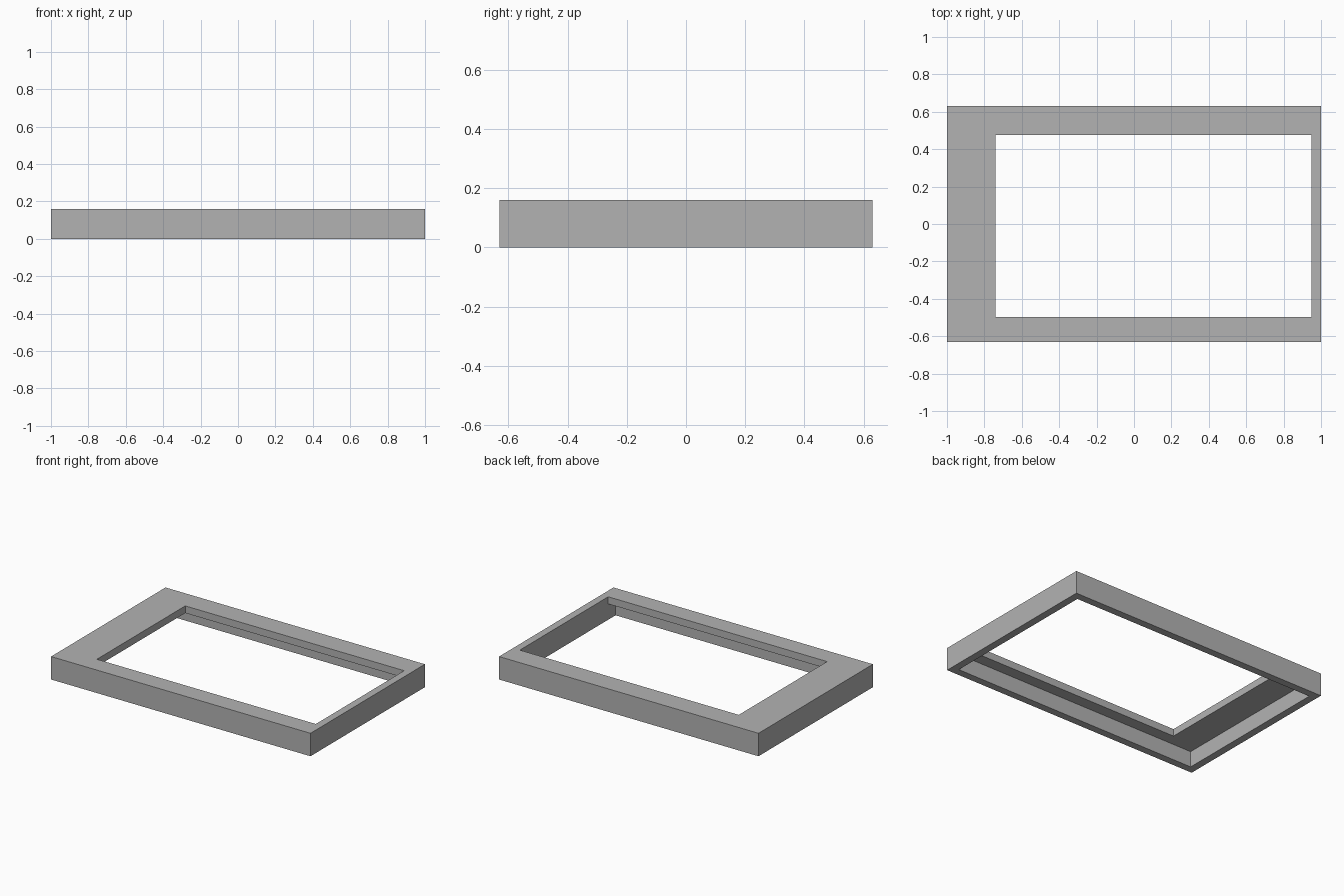
import bpy
import bmesh

cube = bpy.data.objects.get("Cube")
if cube:
    bpy.data.objects.remove(cube, do_unlink=True)

# Main dimensions
HALF_X, HALF_Y, HEIGHT = 1.0, 0.63, 0.16
WALL, LIP = 0.052, 0.05

outer = (-HALF_X, HALF_X, -HALF_Y, HALF_Y)
recess = (-HALF_X + WALL, HALF_X - WALL, -HALF_Y + WALL, HALF_Y - WALL)
window = (-0.74, HALF_X - WALL, -0.497, 0.476)  # flush with the left wall

grey = bpy.data.materials.new("mid grey")
grey.use_nodes = True
colour = (0.45, 0.45, 0.45, 1)
grey.diffuse_color = colour
grey.node_tree.nodes["Principled BSDF"].inputs["Base Color"].default_value = colour


def add_loop(bm, rect, z):
    """Four corner vertices of a rectangle at height z."""
    x0, x1, y0, y1 = rect
    return [bm.verts.new((x, y, z)) for x, y in ((x0, y0), (x1, y0), (x1, y1), (x0, y1))]


# Frame: outer wall, top face, window edge, lip underside, recess wall, rim
bm = bmesh.new()
sections = [(outer, 0), (outer, HEIGHT), (window, HEIGHT),
            (window, HEIGHT - LIP), (recess, HEIGHT - LIP), (recess, 0)]
loops = [add_loop(bm, rect, z) for rect, z in sections]
for a, b in zip(loops, loops[1:] + loops[:1]):
    for i in range(4):
        j = (i + 1) % 4
        face = bm.faces.new((a[i], a[j], b[j], b[i]))
        # No lip exists where the window meets the wall
        if face.calc_area() < 1e-6:
            bm.faces.remove(face)
bm.normal_update()

mesh = bpy.data.meshes.new("bezel_frame")
bm.to_mesh(mesh)
bm.free()
mesh.materials.append(grey)
frame = bpy.data.objects.new("bezel_frame", mesh)
bpy.context.collection.objects.link(frame)
